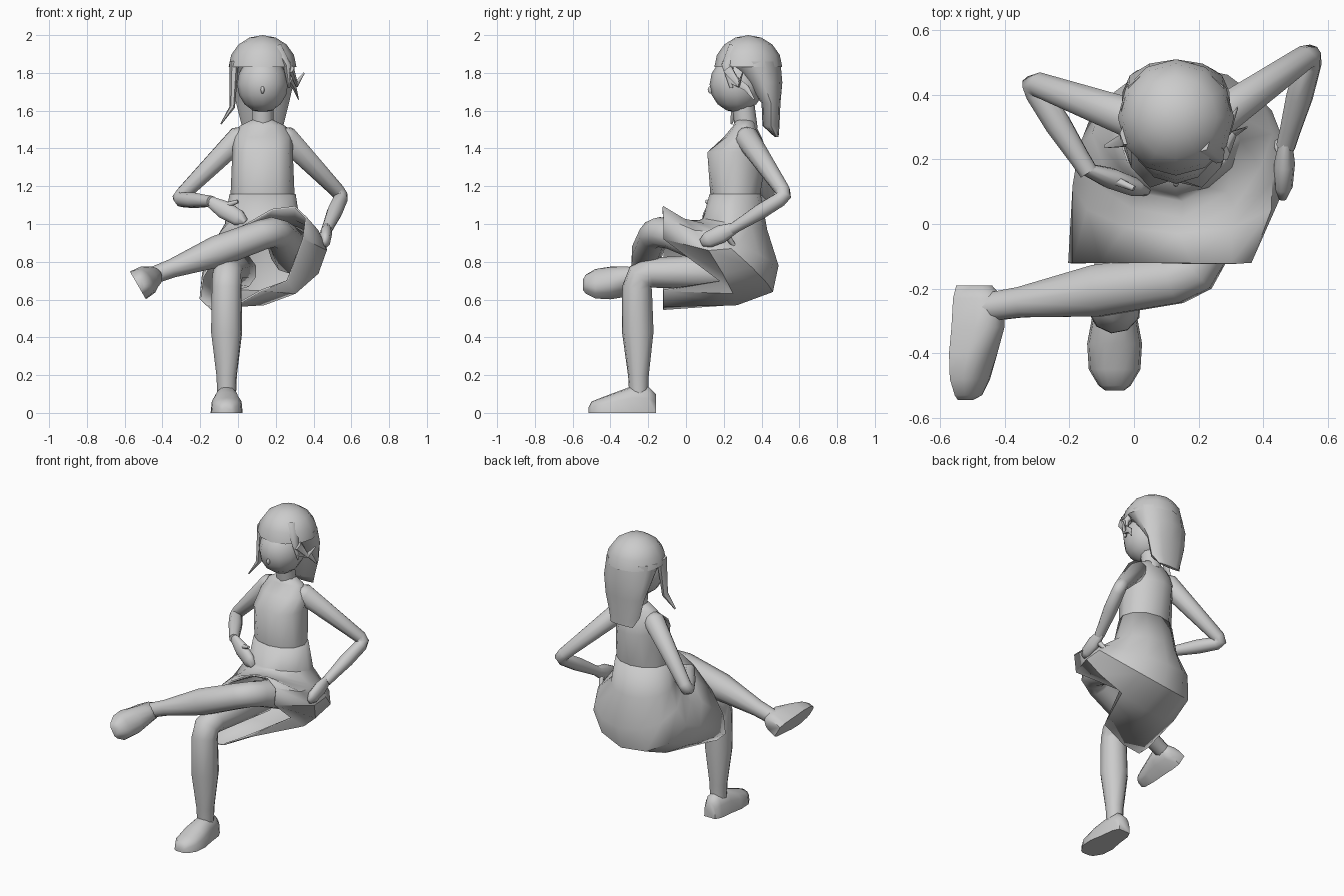
import bpy, bmesh
from math import sin, cos, pi, tau, radians
from mathutils import Vector, Matrix

if "Cube" in bpy.data.objects:
    bpy.data.objects.remove(bpy.data.objects["Cube"], do_unlink=True)

MIDDLE = .13  # sideways position of the head and torso


def finish(name, bm, angle=50):
    bmesh.ops.recalc_face_normals(bm, faces=bm.faces)
    mesh = bpy.data.meshes.new(name)
    bm.to_mesh(mesh)
    bm.free()
    obj = bpy.data.objects.new(name, mesh)
    bpy.context.collection.objects.link(obj)
    bpy.ops.object.select_all(action='DESELECT')
    obj.select_set(True)
    bpy.context.view_layer.objects.active = obj
    bpy.ops.object.shade_smooth_by_angle(angle=radians(angle))
    return obj


def loft(name, rings, caps=True, angle=50):
    """Skin a series of equal-sized rings of points."""
    bm = bmesh.new()
    loops = [[bm.verts.new(point) for point in ring] for ring in rings]
    for lower, upper in zip(loops, loops[1:]):
        for i in range(len(lower)):
            bm.faces.new((lower[i - 1], lower[i], upper[i], upper[i - 1]))
    if caps:
        bm.faces.new(loops[0])
        bm.faces.new(loops[-1])
    return finish(name, bm, angle)


def ellipse(center, front, side, count=12):
    center, front, side = Vector(center), Vector(front), Vector(side)
    turns = [tau * i / count for i in range(count)]
    return [center + front * cos(turn) + side * sin(turn) for turn in turns]


def level(z, y, width, depth):
    """Horizontal body section, starting at its front."""
    return ellipse((MIDDLE, y, z), (0, -depth, 0), (-width, 0, 0))


def tube(name, points, radii, normal=(0, 0, 1), flat=1, count=10):
    """Round tube along points; flat thins it along the normal."""
    up, rings = Vector(normal), []
    for i, (point, radius) in enumerate(zip(points, radii)):
        before = points[max(i - 1, 0)]
        after = points[min(i + 1, len(points) - 1)]
        along = (after - point).normalized() + (point - before).normalized()
        along.normalize()
        up = (up - along * up.dot(along)).normalized()
        rings.append(ellipse(point, up * radius * flat, along.cross(up) * radius, count))
    return loft(name, rings, angle=70)


def limb(name, root, joint, end, radii):
    """Tapering limb with a rounded root and a rounded bend at its joint."""
    root, joint, end = Vector(root), Vector(joint), Vector(end)
    thick, middle, thin = radii
    inward = (root - joint).normalized()
    enter = joint + inward * middle
    leave = joint + (end - joint).normalized() * middle
    bend = (enter + joint * 2 + leave) / 4
    tube(name, [root + inward * thick * .7, root, enter, bend, leave,
                leave.lerp(end, .4), leave.lerp(end, .8), end],
         [thick * .5, thick, middle, middle, middle, middle * 1.05, thin * 1.1, thin])


def hand(side, wrist, tip, thumb_tip, palm_normal):
    wrist, tip, thumb_tip = Vector(wrist), Vector(tip), Vector(thumb_tip)
    tube(side + "_hand", [wrist, wrist.lerp(tip, .4), wrist.lerp(tip, .8), tip],
         [.03, .05, .045, .02], palm_normal, flat=.65)
    tube(side + "_thumb", [wrist.lerp(tip, .3), thumb_tip], [.02, .01], count=6)


def foot(name, origin, tilt):
    """Flat-soled foot, toes toward -y, rolled about its length."""
    outline = [(.09, .04, .1), (.05, .06, .14), (-.04, .07, .14), (-.12, .085, .11),
               (-.2, .08, .08), (-.25, .05, .06), (-.265, .03, .03)]
    place = Matrix.Translation(origin) @ Matrix.Rotation(radians(tilt), 4, 'Y')
    arch = [pi * i / 8 for i in range(9)]
    loft(name, [[place @ Vector((width * cos(a), y, height * sin(a) ** .6 if 0 < a < pi else 0))
                 for a in arch] for y, width, height in outline], angle=60)


def ball(name, center, size, dome=False):
    """Ellipsoid, or only its upper half."""
    bm = bmesh.new()
    bmesh.ops.create_uvsphere(bm, u_segments=12, v_segments=8, radius=1)
    if dome:
        bmesh.ops.bisect_plane(bm, geom=bm.verts[:] + bm.edges[:] + bm.faces[:],
                               plane_co=(0, 0, 0), plane_no=(0, 0, -1), clear_outer=True)
    bm.transform(Matrix.Translation(center) @ Matrix.Diagonal((*size, 1)))
    return finish(name, bm, 70)


# Torso with a cleft at the bust
shoulders = [level(1.55, .31, .06, .05), level(1.52, .31, .12, .06),
             level(1.46, .3, .16, .1)]
bust = level(1.38, .26, .16, .17)
bust[0].y += .05
loft("torso", shoulders + [bust, level(1.14, .26, .17, .13)], angle=70)
tube("neck", [Vector((MIDDLE, .32, 1.5)), Vector((MIDDLE, .3, 1.65))], [.06, .06])

# Skirt, bending from the waist over the seat to an open front hem
hem = ellipse((.08, -.12, .82), (.1, 0, .26), (-.27, 0, -.1))
hem[8] += Vector((0, .3, -.08))  # slit tucked up between the thighs
skirt = loft("skirt", [
    level(1.16, .26, .175, .135),
    ellipse((MIDDLE, .26, 1), (0, -.17, .03), (-.2, 0, 0)),
    ellipse((.15, .28, .9), (0, -.21, .12), (-.28, 0, 0)),
    ellipse((.15, .24, .83), (0, -.22, .19), (-.32, 0, -.04)),
    ellipse((.14, .12, .8), (0, -.15, .23), (-.33, 0, -.06)),
    hem], caps=False, angle=40)
cloth = skirt.modifiers.new("cloth", 'SOLIDIFY')
cloth.thickness = .01

# Standing right leg and crossed left leg
limb("right_leg", (0, .25, .75), (-.06, -.26, .74), (-.06, -.25, .08), (.1, .08, .05))
limb("left_leg", (.29, .25, .85), (.2, -.16, .97), (-.47, -.26, .72), (.12, .08, .045))
foot("right_foot", (-.06, -.25, 0), 0)
foot("left_foot", (-.53, -.28, .675), 60)

# Arms bent outward, hands resting on the hips
limb("left_arm", (.25, .32, 1.46), (.55, .53, 1.15), (.47, .24, .97), (.065, .04, .03))
limb("right_arm", (.01, .32, 1.46), (-.32, .44, 1.13), (-.14, .16, 1.12), (.065, .04, .03))
hand("left", (.47, .26, .98), (.46, .08, .9), (.43, .27, .86), (1, 0, 0))
hand("right", (-.15, .17, 1.12), (.04, .1, 1.01), (0, .11, 1.12), (0, -1, 0))

# Head, nose, hair cap and long fall behind the neck
ball("head", (MIDDLE, .27, 1.74), (.135, .145, .15))
ball("nose", (MIDDLE, .13, 1.71), (.01, .015, .02))
ball("hair_cap", (MIDDLE, .33, 1.83), (.18, .18, .17), dome=True)
loft("back_hair", [level(1.86, .35, .17, .15), level(1.75, .41, .165, .1),
                   level(1.64, .45, .14, .05), level(1.52, .45, .11, .045),
                   level(1.46, .48, .08, .01)])

# Fringe sweep, side lock and loose curls, each tapering to its tip
strands = {
    "fringe_sweep": (.06, [(.21, .27, 1.92), (.26, .22, 1.84), (.27, .24, 1.72)]),
    "side_lock": (.04, [(-.02, .28, 1.86), (-.03, .26, 1.62), (-.09, .24, 1.53)]),
    "upper_curl": (.03, [(.28, .22, 1.82), (.31, .28, 1.74), (.35, .3, 1.8)]),
    "lower_curl": (.03, [(.27, .24, 1.77), (.3, .32, 1.72), (.32, .36, 1.66)])}
for name, (thickness, path) in strands.items():
    tube(name, [Vector(point) for point in path],
         [thickness, thickness * .6, thickness * .15], (1, 0, 0), flat=.6, count=6)
